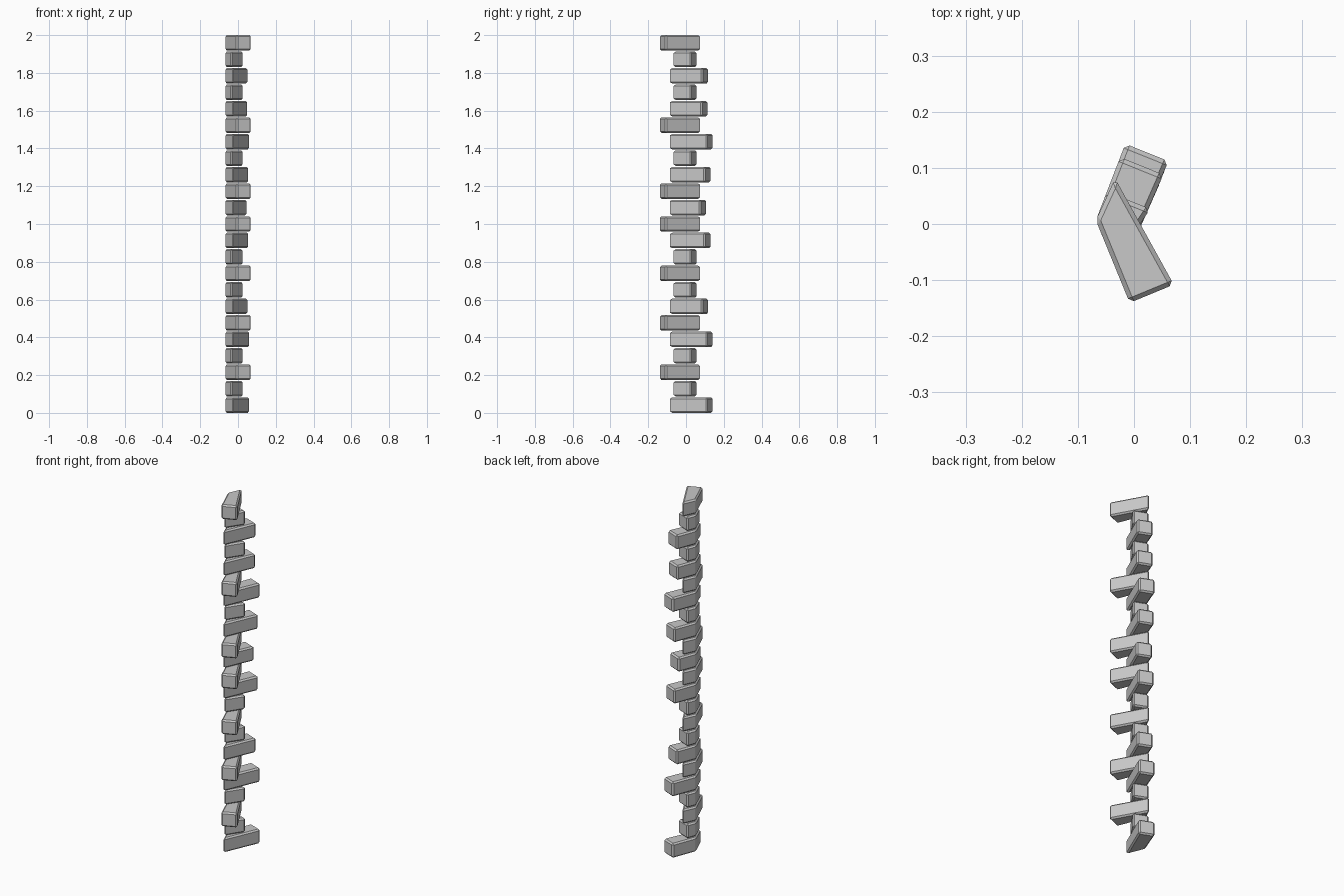
import bpy, bmesh
from mathutils import Vector

cube = bpy.data.objects.get("Cube")
if cube:
    bpy.data.objects.remove(cube, do_unlink=True)

stone = bpy.data.materials.new("grey_stone")
stone.use_nodes = True
grey = (0.58, 0.58, 0.58, 1)
stone.diffuse_color = grey
stone.node_tree.nodes["Principled BSDF"].inputs["Base Color"].default_value = grey

HEIGHT, COUNT, BEVEL = 0.082, 23, 0.008
PITCH = (2 - HEIGHT) / (COUNT - 1)
CORNER = Vector((-0.068, 0.0065))      # outer corner line shared by all blocks


def make_block(name, outline, z):
    """Extrude a plan outline into a chamfered block."""
    bm = bmesh.new()
    face = bm.faces.new([bm.verts.new((p[0], p[1], z)) for p in outline])
    top = bmesh.ops.extrude_face_region(bm, geom=[face])["geom"]
    bmesh.ops.translate(bm, vec=(0, 0, HEIGHT),
                        verts=[v for v in top if isinstance(v, bmesh.types.BMVert)])
    bmesh.ops.recalc_face_normals(bm, faces=bm.faces)
    bmesh.ops.bevel(bm, geom=bm.edges[:], offset=BEVEL, segments=1,
                    profile=0.5, affect='EDGES')
    mesh = bpy.data.meshes.new(name)
    bm.to_mesh(mesh)
    bm.free()
    mesh.materials.append(stone)
    bpy.context.collection.objects.link(bpy.data.objects.new(name, mesh))


def front_outline():
    return [CORNER, (-0.0077, -0.1405), (0.071, -0.108), (-0.0337, 0.0813)]


def back_outline(reach, near):
    """Block running to the back; reach and near are its end y values."""
    far = Vector((CORNER.x + (reach - CORNER.y) * 0.385, reach))
    heel = Vector((CORNER.x + (CORNER.y - near) * 0.41, near))
    return [CORNER, heel, far + Vector((0.077, -0.031)), far]


# Courses from the ground up: F front block, S short block, number = back reach
courses = [0.143, "S", "F", "S", 0.143, "F", 0.119, "S", "F", "S", 0.132, "F",
           0.108, "F", 0.132, "S", 0.143, "F", 0.116, "S", 0.119, "S", "F"]

for i, kind in enumerate(courses):
    z = i * PITCH
    if kind == "F":
        make_block(f"front_block_{i}", front_outline(), z)
    elif kind == "S":
        make_block(f"short_block_{i}", back_outline(0.058, -0.072), z)
    else:
        make_block(f"back_block_{i}", back_outline(kind, -0.093), z)
